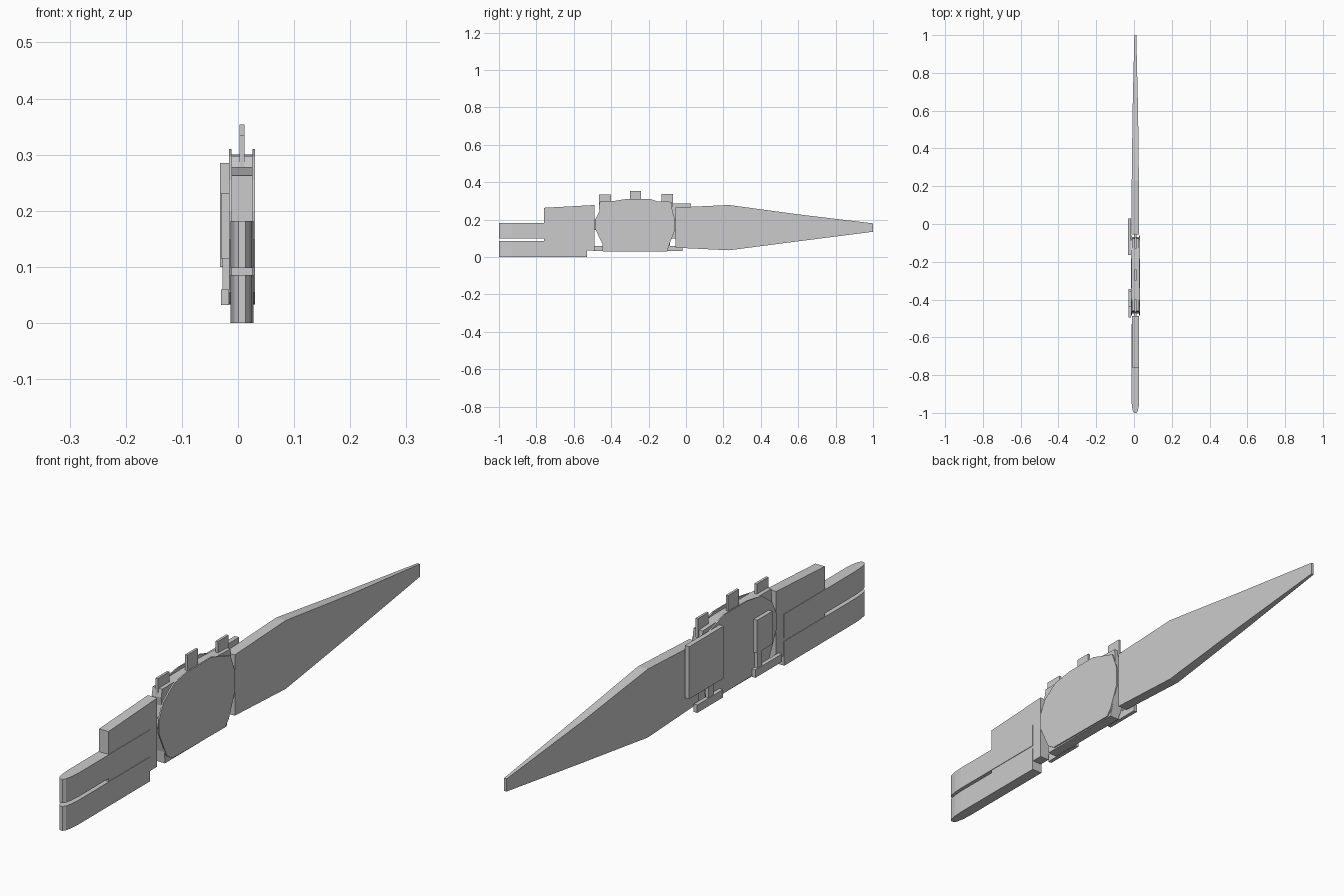
import bpy, bmesh
from mathutils import Vector

if "Cube" in bpy.data.objects:
    bpy.data.objects.remove(bpy.data.objects["Cube"])

MID = 0.007  # centre plane of the main body


def prism(name, base, offset):
    """Extrude a flat outline of 3D points along an offset."""
    bm = bmesh.new()
    face = bm.faces.new([bm.verts.new(p) for p in base])
    ext = bmesh.ops.extrude_face_region(bm, geom=[face])
    moved = [v for v in ext["geom"] if isinstance(v, bmesh.types.BMVert)]
    bmesh.ops.translate(bm, verts=moved, vec=Vector(offset))
    bmesh.ops.recalc_face_normals(bm, faces=bm.faces)
    me = bpy.data.meshes.new(name)
    bm.to_mesh(me)
    bm.free()
    ob = bpy.data.objects.new(name, me)
    bpy.context.collection.objects.link(ob)
    return ob


def slab(name, profile, x0, x1):
    """Side (y, z) profile with thickness from x0 to x1."""
    return prism(name, [(x0, y, z) for y, z in profile], (x1 - x0, 0, 0))


def box(name, x, y, z):
    return slab(name, [(y[0], z[0]), (y[1], z[0]), (y[1], z[1]), (y[0], z[1])], *x)


# Blade: flat tapered slab that thins toward the tip
blade = slab("blade", [(-0.055, 0.05), (0.23, 0.036), (0.6, 0.084), (1.0, 0.135),
                       (1.0, 0.18), (0.6, 0.228), (0.23, 0.278), (-0.055, 0.265)],
             MID - 0.019, MID + 0.019)
half_width = {-0.055: 0.019, 0.23: 0.019, 0.6: 0.0145, 1.0: 0.005}
for v in blade.data.vertices:
    w = min(half_width.items(), key=lambda kv: abs(kv[0] - v.co.y))[1]
    v.co.x = MID + (w if v.co.x > MID else -w)

# Handle block
slab("handle_block", [(-0.76, 0.02), (-0.53, 0.02), (-0.53, 0.035), (-0.488, 0.035),
                      (-0.488, 0.278), (-0.76, 0.263)], -0.0115, 0.0255)

# Two prongs with rounded ends, running along the handle block
half = [(0.0205, -0.53), (0.0205, -0.93), (0.018, -0.965), (0.013, -0.99), (0.006, -1.0)]
outline = [(MID + x, y) for x, y in half] + [(MID - x, y) for x, y in reversed(half)]
for name, z0, z1 in (("lower_prong", 0.0, 0.086), ("upper_prong", 0.098, 0.182)):
    prism(name, [(x, y, z0) for x, y in outline], (0, 0, z1 - z0))

# Middle core between the side plates
slab("core", [(-0.445, 0.03), (-0.1, 0.03), (-0.085, 0.08), (-0.07, 0.14), (-0.07, 0.22),
              (-0.078, 0.295), (-0.2, 0.3), (-0.46, 0.298), (-0.466, 0.27),
              (-0.462, 0.24), (-0.475, 0.18), (-0.447, 0.07)], -0.0115, 0.0255)
box("spine", (0.0, 0.014), (-0.5, -0.04), (0.145, 0.2))

# Rounded side plates
plate = [(-0.44, 0.055), (-0.41, 0.036), (-0.115, 0.033), (-0.095, 0.055), (-0.06, 0.14),
         (-0.06, 0.21), (-0.085, 0.275), (-0.19, 0.31), (-0.32, 0.31), (-0.4, 0.297),
         (-0.458, 0.255), (-0.485, 0.2), (-0.485, 0.15)]
slab("right_plate", plate, 0.0255, 0.0305)
slab("left_plate", plate, -0.016, -0.0115)

# Tabs along the top
for i, (y0, y1, top) in enumerate([(-0.465, -0.4, 0.334), (-0.3, -0.24, 0.354),
                                   (-0.13, -0.07, 0.337)]):
    box(f"top_tab_{i + 1}", (0.003, 0.012), (y0, y1), (0.27, top))

# Side fittings on the left
box("large_side_block", (-0.032, -0.015), (-0.165, 0.028), (0.1, 0.285))
box("small_side_block", (-0.03, -0.016), (-0.44, -0.355), (0.115, 0.232))
for name, stem, foot in (("front", (-0.385, -0.36), (-0.495, -0.345)),
                         ("rear", (-0.115, -0.085), (-0.165, -0.02))):
    box(f"{name}_stem", (-0.028, -0.016), stem, (0.05, 0.12))
    box(f"{name}_foot", (-0.03, -0.016), foot, (0.032, 0.06))
